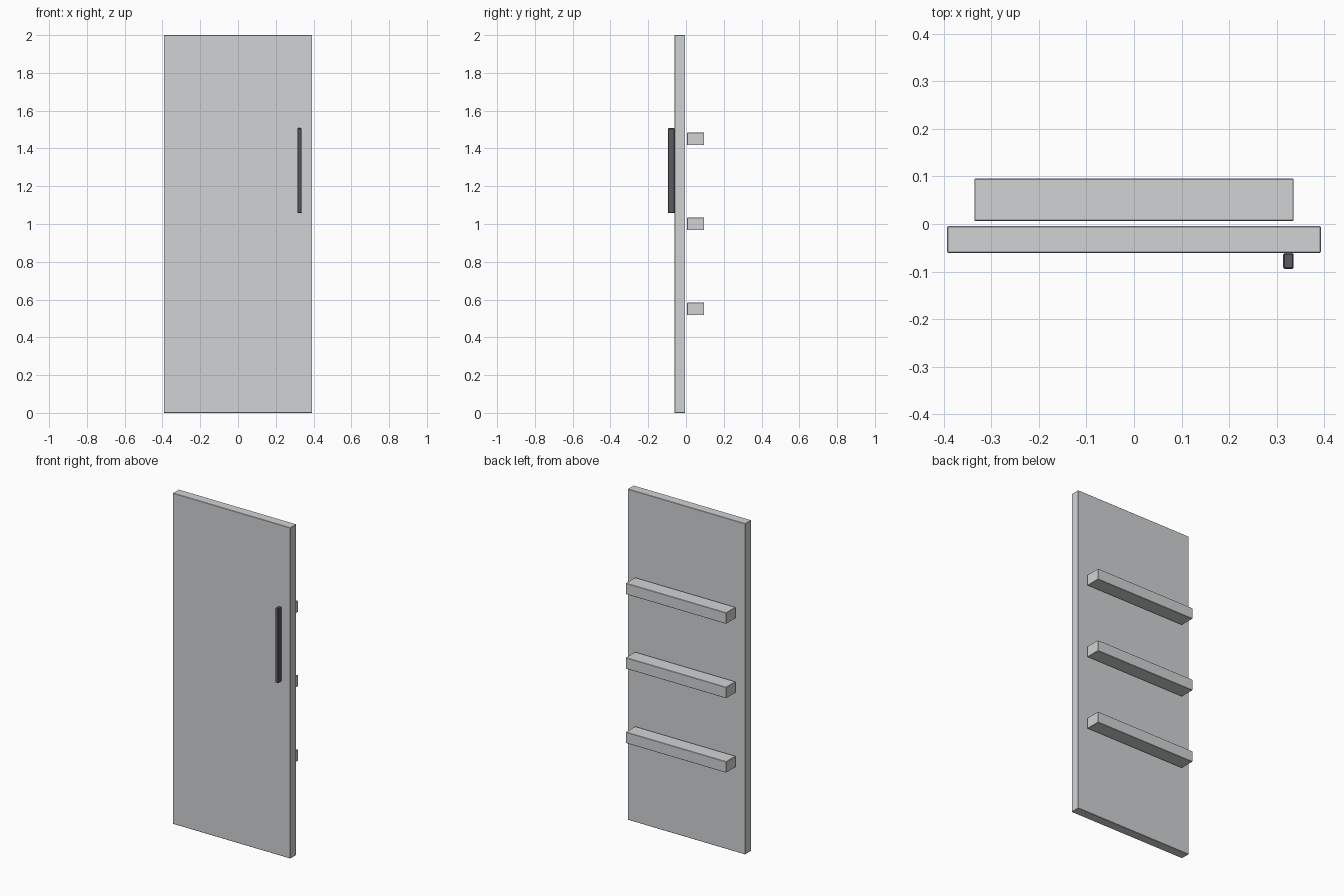
import bpy
import bmesh
from mathutils import Vector

cube = bpy.data.objects.get("Cube")
if cube:
    bpy.data.objects.remove(cube, do_unlink=True)


def make_material(name, rgb):
    mat = bpy.data.materials.new(name)
    mat.use_nodes = True
    color = (*rgb, 1.0)
    mat.diffuse_color = color
    mat.node_tree.nodes["Principled BSDF"].inputs["Base Color"].default_value = color
    return mat


def make_box(name, low, high, mat, bevel):
    low, high = Vector(low), Vector(high)
    mesh = bpy.data.meshes.new(name)
    bm = bmesh.new()
    bmesh.ops.create_cube(bm, size=1.0)
    bmesh.ops.scale(bm, vec=high - low, verts=bm.verts)
    bmesh.ops.translate(bm, vec=(low + high) / 2, verts=bm.verts)
    bm.to_mesh(mesh)
    bm.free()
    mesh.materials.append(mat)
    obj = bpy.data.objects.new(name, mesh)
    bpy.context.collection.objects.link(obj)
    mod = obj.modifiers.new("edge_bevel", 'BEVEL')
    mod.width = bevel
    mod.segments = 1
    return obj


panel_grey = make_material("panel_light_grey", (0.64, 0.65, 0.66))
handle_grey = make_material("handle_dark_grey", (0.105, 0.103, 0.125))

# Door slab
make_box("door_panel", (-0.393, -0.061, 0), (0.393, -0.004, 2), panel_grey, 0.002)

# Vertical pull bar on the front
make_box("door_handle", (0.314, -0.095, 1.057), (0.336, -0.061, 1.507), handle_grey, 0.003)

# Three racks on the inside
for label, z in (("lower", 0.517), ("middle", 0.967), ("upper", 1.417)):
    make_box(f"{label}_shelf", (-0.336, 0.006, z), (0.336, 0.096, z + 0.067), panel_grey, 0.002)
